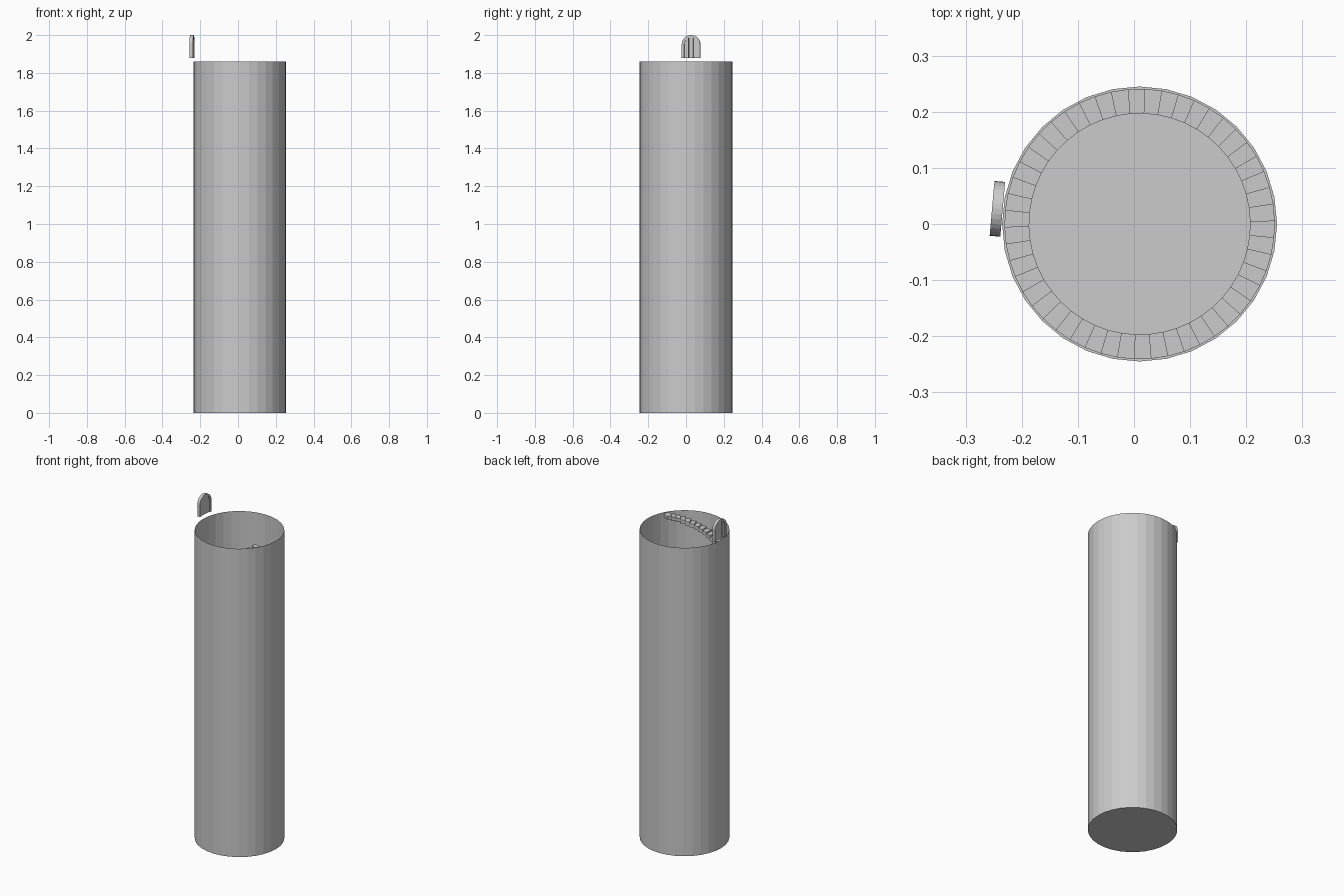
import bpy, bmesh, math

if "Cube" in bpy.data.objects:
    bpy.data.objects.remove(bpy.data.objects["Cube"])

CX = 0.01          # tower axis
R = 0.245          # wall radius
H = 1.86           # wall height


def make_object(name, bm):
    bmesh.ops.recalc_face_normals(bm, faces=bm.faces)
    mesh = bpy.data.meshes.new(name)
    bm.to_mesh(mesh)
    bm.free()
    ob = bpy.data.objects.new(name, mesh)
    bpy.context.collection.objects.link(ob)
    return ob


def add_prism(bm, lower, upper):
    """Closed solid between two matching outlines."""
    a = [bm.verts.new(p) for p in lower]
    b = [bm.verts.new(p) for p in upper]
    bm.faces.new(a)
    bm.faces.new(b)
    for i in range(len(a)):
        j = (i + 1) % len(a)
        bm.faces.new((a[i], a[j], b[j], b[i]))


# Tower wall: open at the top, closed by a floor
bm = bmesh.new()
n = 32
low = [bm.verts.new((CX + R * math.cos(2 * math.pi * i / n), R * math.sin(2 * math.pi * i / n), 0)) for i in range(n)]
top = [bm.verts.new((v.co.x, v.co.y, H)) for v in low]
bm.faces.new(low)
for i in range(n):
    j = (i + 1) % n
    bm.faces.new((low[i], low[j], top[j], top[i]))
make_object("tower_wall", bm)

# Spiral stair: wedge treads descending clockwise along the inner wall
bm = bmesh.new()
per_turn, pitch, thick = 50, 0.55, 0.02
step = 2 * math.pi / per_turn
z, a = 1.855, math.radians(-27)
while z - thick > 0:
    wedge = []
    for r, t in ((0.197, a), (0.241, a), (0.241, a - step * 1.08), (0.197, a - step * 1.08)):
        wedge.append((CX + r * math.cos(t), r * math.sin(t)))
    add_prism(bm, [(x, y, z - thick) for x, y in wedge], [(x, y, z) for x, y in wedge])
    a -= step
    z -= pitch / per_turn
make_object("spiral_stair", bm)


def arch(half, spring, segs=16):
    """Arch outline in (y, z), from the right foot over to the left foot."""
    pts = [(half, 0)]
    for i in range(segs + 1):
        t = math.pi * i / segs
        pts.append((half * math.cos(t), spring + half * math.sin(t)))
    return pts + [(-half, 0)]


def place(ob):
    ob.location = (-0.2435, 0.027, 1.88)
    ob.rotation_euler = (0, 0, math.radians(-5))


# Arched door frame
bm = bmesh.new()
outer, inner = arch(0.049, 0.071), arch(0.036, 0.071)
d = 0.0095
rows = [[bm.verts.new((x, y, zz)) for y, zz in o]
        for o, x in ((outer, -d), (outer, d), (inner, d), (inner, -d))]
for k in range(4):
    p, q = rows[k], rows[(k + 1) % 4]
    for i in range(len(p) - 1):
        bm.faces.new((p[i], p[i + 1], q[i + 1], q[i]))
for e in (0, -1):
    bm.faces.new([r[e] for r in rows])
place(make_object("door_frame", bm))

# Door planks with narrow gaps, tops following the arch
bm = bmesh.new()
half, spring, gap = 0.0365, 0.071, 0.0015
w = 2 * half / 3
for k in range(3):
    y0, y1 = -half + k * w + gap / 2, -half + (k + 1) * w - gap / 2
    outline = [(y0, 0), (y1, 0)]
    for i in range(7):
        y = y1 + (y0 - y1) * i / 6
        outline.append((y, spring + math.sqrt(max(half ** 2 - y * y, 0))))
    add_prism(bm, [(-0.005, y, zz) for y, zz in outline], [(0.005, y, zz) for y, zz in outline])
place(make_object("door_planks", bm))
